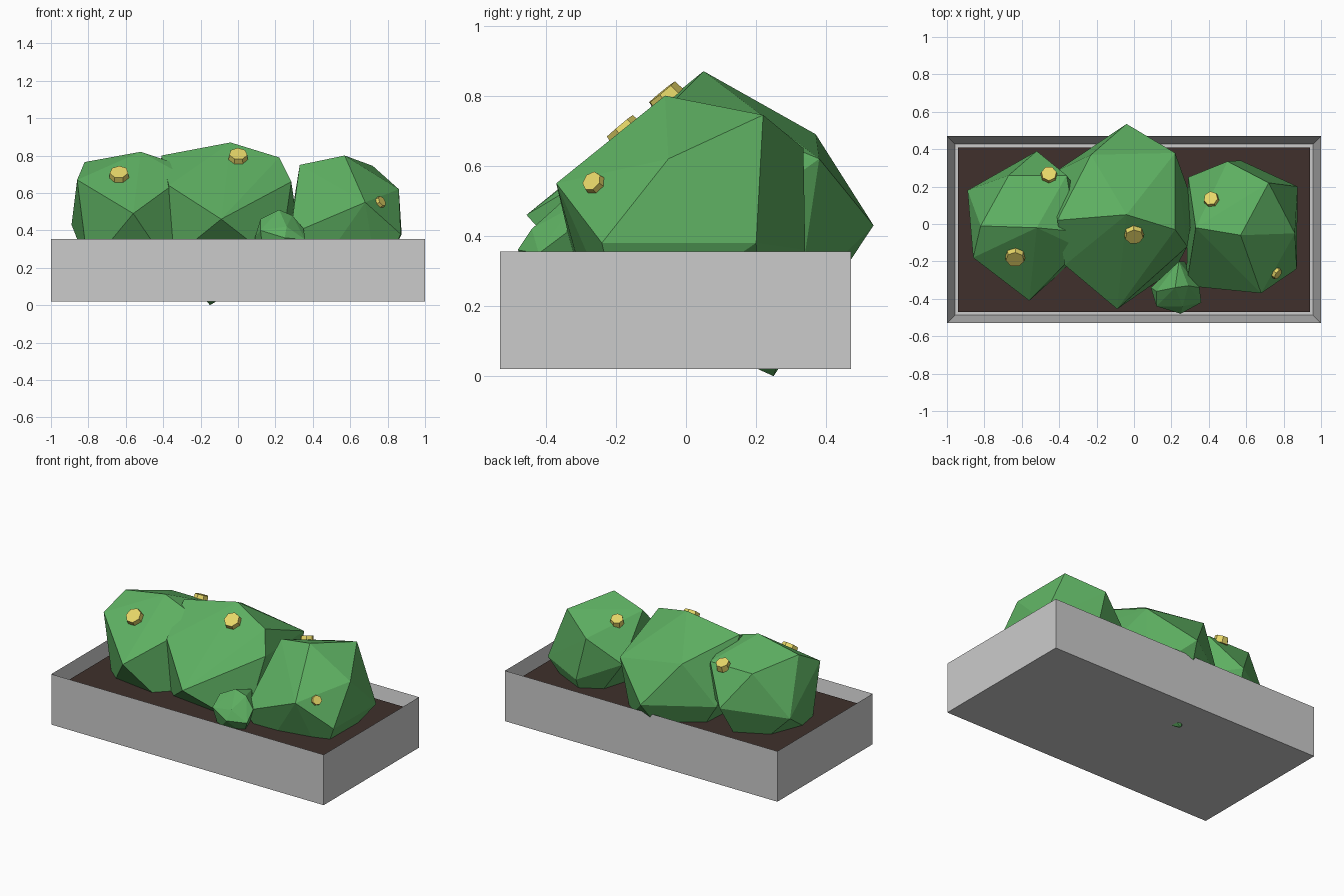
import bpy, bmesh
from mathutils import Vector
from mathutils.bvhtree import BVHTree

if "Cube" in bpy.data.objects:
    bpy.data.objects.remove(bpy.data.objects["Cube"])


def material(name, color):
    m = bpy.data.materials.new(name)
    m.diffuse_color = (*color, 1)
    m.use_nodes = True
    m.node_tree.nodes["Principled BSDF"].inputs["Base Color"].default_value = m.diffuse_color
    return m


GREEN = material("leaf_green", (0.11, 0.43, 0.12))
SOIL = material("soil_brown", (0.05, 0.03, 0.025))
YELLOW = material("flower_yellow", (0.8, 0.68, 0.14))


def finish(bm, name, mat=None):
    bmesh.ops.recalc_face_normals(bm, faces=bm.faces)
    me = bpy.data.meshes.new(name)
    bm.to_mesh(me)
    bm.free()
    ob = bpy.data.objects.new(name, me)
    bpy.context.collection.objects.link(ob)
    if mat:
        me.materials.append(mat)
    return ob


def box(lo, hi):
    bm = bmesh.new()
    bmesh.ops.create_cube(bm, size=1)
    for v in bm.verts:
        v.co = [lo[i] if v.co[i] < 0 else hi[i] for i in range(3)]
    return bm


# Planter: box with its top face inset and pushed down
bm = box((-1, -0.53, 0.02), (1, 0.47, 0.355))
top = max(bm.faces, key=lambda f: f.calc_center_median().z)
bmesh.ops.inset_region(bm, faces=[top], thickness=0.06)
bmesh.ops.translate(bm, verts=top.verts, vec=(0, 0, -0.27))
finish(bm, "planter")

# Soil
finish(box((-0.94, -0.47, 0.085), (0.94, 0.41, 0.295)), "soil", SOIL)


# Bushes: faceted rocks hulled from a few corner points
def bush(name, points):
    bm = bmesh.new()
    for p in points:
        bm.verts.new(p)
    res = bmesh.ops.convex_hull(bm, input=bm.verts)
    junk = [g for g in res["geom_interior"] if isinstance(g, bmesh.types.BMVert)]
    bmesh.ops.delete(bm, geom=junk, context='VERTS')
    bmesh.ops.recalc_face_normals(bm, faces=bm.faces)
    tree = BVHTree.FromBMesh(bm)
    finish(bm, name, GREEN)
    return tree


left = bush("left_bush", [
    (-0.82, -0.01, .765), (-0.52, -0.02, .82), (-0.31, -0.04, .75),
    (-0.86, -0.18, .67), (-0.285, -0.13, .69), (-0.67, 0.26, .70),
    (-0.36, 0.26, .70), (-0.56, -0.41, .49), (-0.89, 0.18, .43),
    (-0.52, 0.39, .48), (-0.24, 0.10, .45), (-0.80, -0.17, .20),
    (-0.35, -0.22, .18), (-0.58, 0.20, .12)])
middle = bush("middle_bush", [
    (-0.04, 0.05, .87), (-0.41, 0.02, .80), (0.22, -0.03, .79),
    (-0.37, -0.22, .64), (0.285, -0.12, .66), (-0.23, 0.37, .69),
    (0.22, 0.38, .62), (-0.09, -0.455, .46), (-0.04, 0.535, .43),
    (-0.42, 0.28, .42), (0.32, 0.10, .42), (-0.35, -0.20, .25),
    (0.22, -0.24, .22), (-0.15, 0.25, 0), (0.18, 0.32, .22)])
right = bush("right_bush", [
    (0.57, -0.06, .80), (0.33, -0.02, .75), (0.72, 0.22, .745),
    (0.86, -0.05, .62), (0.50, 0.335, .65), (0.68, -0.37, .55),
    (0.29, 0.25, .50), (0.28, -0.33, .38), (0.87, -0.24, .38),
    (0.875, 0.20, .38), (0.57, 0.34, .36), (0.40, -0.26, .15),
    (0.75, -0.18, .12), (0.58, 0.22, .10)])
bush("small_bush", [
    (0.22, -0.34, .51), (0.24, -0.20, .46), (0.12, -0.36, .46),
    (0.29, -0.33, .48), (0.35, -0.34, .41), (0.27, -0.26, .46),
    (0.26, -0.44, .42), (0.12, -0.44, .40), (0.25, -0.48, .36),
    (0.09, -0.34, .36), (0.36, -0.42, .35), (0.27, -0.20, .33),
    (0.14, -0.40, .25), (0.31, -0.38, .25)])

# Flowers: little discs sitting on the leaf faces
for i, (tree, x, y, r) in enumerate([
        (left, -0.635, -0.17, .057), (left, -0.455, 0.26, .047),
        (middle, 0.0, -0.05, .056), (right, 0.415, 0.13, .044),
        (right, 0.757, -0.26, .034)]):
    hit, normal, _, _ = tree.ray_cast(Vector((x, y, 2)), Vector((0, 0, -1)))
    bm = bmesh.new()
    bmesh.ops.create_cone(bm, cap_ends=True, segments=7, radius1=r,
                          radius2=r * 0.88, depth=r * 0.9)
    ob = finish(bm, f"flower_{i + 1}", YELLOW)
    ob.location = hit + normal * r * 0.1
    ob.rotation_mode = 'QUATERNION'
    ob.rotation_quaternion = normal.to_track_quat('Z', 'Y')
